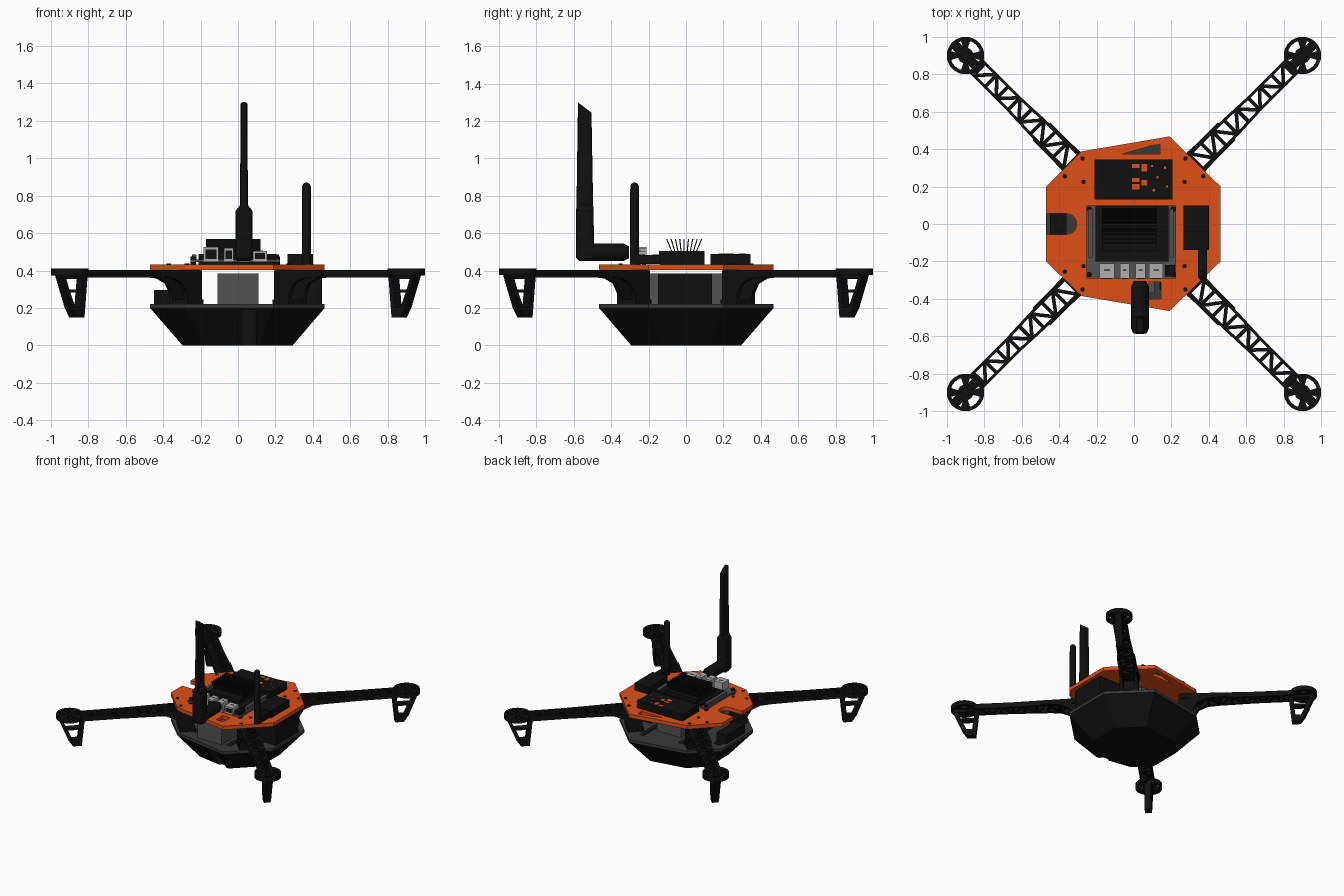
import bpy, bmesh, math
from mathutils import Matrix, Vector

if "Cube" in bpy.data.objects:
    bpy.data.objects.remove(bpy.data.objects["Cube"])


def material(name, r, g, b):
    m = bpy.data.materials.new(name)
    m.diffuse_color = (r, g, b, 1)
    m.use_nodes = True
    m.node_tree.nodes["Principled BSDF"].inputs["Base Color"].default_value = m.diffuse_color
    return m


BLACK = material("black plastic", 0.005, 0.005, 0.005)
ORANGE = material("orange", 0.74, 0.08, 0.008)
RIM = material("dark grey", 0.04, 0.04, 0.04)
GREY = material("mid grey", 0.085, 0.085, 0.085)
METAL = material("port metal", 0.42, 0.42, 0.42)


def add(name, mesh, mat):
    mesh.materials.clear()
    mesh.materials.append(mat)
    ob = bpy.data.objects.new(name, mesh)
    bpy.context.collection.objects.link(ob)
    return ob


def baked(ob):
    return bpy.data.meshes.new_from_object(ob.evaluated_get(bpy.context.evaluated_depsgraph_get()))


def slab_mesh(loops, z0, z1):
    """Flat plate from an outline followed by hole loops."""
    cu = bpy.data.curves.new("outline", 'CURVE')
    cu.dimensions, cu.fill_mode, cu.extrude = '2D', 'BOTH', (z1 - z0) / 2
    for loop in loops:
        sp = cu.splines.new('POLY')
        sp.points.add(len(loop) - 1)
        for p, (x, y) in zip(sp.points, loop):
            p.co = (x, y, 0, 1)
        sp.use_cyclic_u = True
    tmp = bpy.data.objects.new("tmp", cu)
    bpy.context.collection.objects.link(tmp)
    me = baked(tmp)
    bpy.data.objects.remove(tmp)
    me.transform(Matrix.Translation((0, 0, (z0 + z1) / 2)))
    return me


def slab(name, loops, z0, z1, mat):
    return add(name, slab_mesh(loops, z0, z1), mat)


def loft(name, rings, mat):
    bm = bmesh.new()
    vs = [[bm.verts.new(p) for p in r] for r in rings]
    n = len(rings[0])
    for a, b in zip(vs, vs[1:]):
        for i in range(n):
            bm.faces.new((a[i], a[(i + 1) % n], b[(i + 1) % n], b[i]))
    bm.faces.new(vs[0])
    bm.faces.new(vs[-1])
    bmesh.ops.recalc_face_normals(bm, faces=bm.faces)
    me = bpy.data.meshes.new(name)
    bm.to_mesh(me)
    bm.free()
    return add(name, me, mat)


def rect(x0, x1, y0, y1):
    return [(x0, y0), (x1, y0), (x1, y1), (x0, y1)]


def box(name, x0, x1, y0, y1, z0, z1, mat):
    return loft(name, [[(x, y, z) for x, y in rect(x0, x1, y0, y1)] for z in (z0, z1)], mat)


def arc(cx, cy, r, a0=0, a1=360, n=16):
    full = a1 - a0 == 360
    ts = [math.radians(a0 + (a1 - a0) * i / (n if full else n - 1)) for i in range(n)]
    return [(cx + r * math.cos(t), cy + r * math.sin(t)) for t in ts]


def shrink(tri, d):
    """Move the sides of a triangle inwards by d."""
    a, b, c = [Vector(p) for p in tri]
    la, lb, lc = (b - c).length, (c - a).length, (a - b).length
    s = la + lb + lc
    ctr = (a * la + b * lb + c * lc) / s
    k = 1 - d * s / abs((b - a).cross(c - a))
    return [tuple(ctr + (p - ctr) * k) for p in (a, b, c)]


# Body outline shared by hull, rim and top plate
outline = [(-.47, -.2), (-.28, -.385), (.19, -.465), (.463, -.2),
           (.463, .2), (.19, .468), (-.28, .388), (-.47, .2)]

# Hull: tapered belly with a notch at the front
hull = loft("hull", [[(x * k, y * k, z) for x, y in outline]
                     for k, z in ((.63, 0), (1, .2))], BLACK)
cutter = slab("hull_notch_cutter", [[(0, -.6), (.1, -.6)] + arc(.05, -.31, .05, 0, 180, 9)], -.1, .19, BLACK)
cutter.hide_render = True
mod = hull.modifiers.new("notch", 'BOOLEAN')
mod.object, mod.operation, mod.solver = cutter, 'DIFFERENCE', 'EXACT'
cut = baked(hull)
hull.modifiers.clear()
hull.data = cut
bpy.data.objects.remove(cutter)

# Lower plate with openings
slots = [rect(-.42, -.36, -.16, .16), rect(-.2, -.14, -.3, .3), rect(.14, .18, -.35, .35)]
slab("lower_plate", [outline] + slots, .199, .222, RIM)

# Parts between the plates
box("battery", -.11, .11, -.37, .22, .222, .385, GREY)
box("side_module", .22, .45, -.15, .14, .222, .385, BLACK)
box("left_module", -.45, -.36, -.12, .12, .222, .295, BLACK)

# Top plate with rounded side notch and two windows
notch = [(-.47, .055)] + arc(-.362, 0, .055, 90, -90, 11) + [(-.47, -.055)]
windows = [[(-.06, .375), (.14, .375), (.14, .425), (.1, .42)], rect(.08, .145, -.4, -.31)]
slab("top_plate", [outline + notch] + windows, .402, .432, ORANGE)
for sx in (-1, 1):
    for sy in (-1, 1):
        for x, y in ((.275, .35), (.37, .255), (.27, .225)):
            slab("plate_screw", [arc(sx * x, sy * y, .012, n=10)], .43, .437, BLACK)

# Arm meshes, laid along +x, then turned to the four diagonals
def half(r):
    return .075 - .023 * min(1, (r - .36) / .55)


cells = []
steps = [.47 + .7 * i / 8 for i in range(9)]
for i, (a, b) in enumerate(zip(steps, steps[1:])):
    ha, hb = half(a) - .006, half(b) - .006
    p = [(a, -ha), (b, -hb), (b, hb), (a, ha)]
    for tri in ((0, 1, 2), (0, 2, 3)) if i % 2 else ((0, 1, 3), (1, 2, 3)):
        cells.append(shrink([p[k] for k in tri], .0095))
R = 1.273
side = [(r, half(r)) for r in (.36, .5, .7, .91, 1.2)]
truss = slab_mesh([side + [(x, -y) for x, y in reversed(side)]] + cells, .362, .403)
ring_holes = [arc(R, 0, .024, n=12)]
for a in (0, 90, 180, 270):
    ring_holes.append(arc(R, 0, .08, a - 28, a + 28, 8) + arc(R, 0, .042, a + 28, a - 28, 6))
mount = slab_mesh([arc(R, 0, .1, n=32)] + ring_holes, .375, .412)

# Upright profiles in the radial-vertical plane
upright = Matrix.Rotation(math.pi / 2, 4, 'X')
leg = slab_mesh([[(1.16, .385), (1.185, .15), (1.25, .15), (1.285, .2), (1.362, .385)],
                 [(1.195, .355), (1.2, .3), (1.3, .3), (1.322, .355)],
                 [(1.203, .283), (1.212, .205), (1.255, .205), (1.292, .283)]], -.025, .025)
web = slab_mesh([[(.34, .4), (.34, .222), (.45, .222), (.455, .28), (.485, .33), (.55, .358), (.7, .37), (.7, .4)]],
                -.012, .012)
for me in (leg, web):
    me.transform(upright)
foot = slab_mesh([rect(.33, .45, -.07, .07)], .222, .245)
back = slab_mesh([rect(.34, .365, -.06, .06)], .222, .4)

for k in range(4):
    turn = Matrix.Rotation(math.radians(45 + 90 * k), 4, 'Z')
    for name, me in (("arm_truss", truss), ("motor_mount", mount), ("landing_leg", leg),
                     ("arm_foot", foot), ("arm_root_wall", back)):
        add(name, me, BLACK).matrix_world = turn
    for s in (-.056, .056):
        add("arm_root_web", web, BLACK).matrix_world = turn @ Matrix.Translation((0, s, 0))

# Flight controller box at the back, with small orange gaps
box("controller_box", -.21, .205, .13, .345, .43, .488, BLACK)
for x, y, w, h in ((-.01, .31, .04, .022), (-.01, .235, .04, .02), (-.01, .2, .04, .03), (.04, .3, .03, .04),
                   (.04, .22, .03, .03), (.09, .31, .012, .012), (.12, .25, .012, .012),
                   (.16, .3, .012, .012), (.17, .2, .012, .012), (.1, .18, .012, .012)):
    box("box_gap", x, x + w, y - h / 2, y + h / 2, .487, .49, ORANGE)

# Computer board with heat sink and ports
box("computer_board", -.255, .225, -.29, .1, .445, .46, GREY)
for x in (-.24, .21):
    for y in (-.27, .08):
        slab("board_standoff", [arc(x, y, .015, n=10)], .43, .475, BLACK)
box("computer_module", -.205, .185, -.2, .1, .46, .475, BLACK)
for x in (-.235, .2):
    box("module_clip", x - .012, x + .012, -.18, .08, .46, .485, GREY)
box("heat_sink_base", -.17, .12, -.145, .098, .46, .505, BLACK)
for i in range(9):
    t = (i - 4) / 4
    y0, y1 = -.01 + .065 * t, -.01 + .093 * t
    loft("heat_sink_fin", [[(x, y + d, z) for y, z, d in ((y0, .5, -.003), (y1, .568, -.003),
                            (y1, .568, .003), (y0, .5, .003))] for x in (-.17, .12)], BLACK)
for x, w, h in ((-.145, .08, .525), (-.05, .05, .52), (.035, .055, .52), (.118, .075, .505)):
    box("port", x - w / 2, x + w / 2, -.292, -.212, .448, h, METAL)
    box("port_mouth", x - w * .36, x + w * .36, -.295, -.291, .462, h - .012, BLACK)
    box("port_slot", x - w * .2, x + w * .2, -.25, -.24, h - .002, h + .002, GREY)
box("power_port", .165, .22, -.28, -.22, .45, .485, BLACK)

# Large folding antenna
AX = .032
loft("antenna_base", [[(AX + u * k, y, .498 + v * k) for u, v in arc(0, 0, .047)]
                      for y, k in ((-.56, 1), (-.335, 1), (-.305, .7))], BLACK)


def blade(z, hx, y0, y1, slope=0):
    c, hy = (y0 + y1) / 2, (y1 - y0) / 2
    pts = arc(0, 0, 1, 11.25, 371.25)
    sq = [(math.copysign(abs(u) ** .5, u), math.copysign(abs(v) ** .5, v)) for u, v in pts]
    return [(AX + u * hx, c + v * hy, z - slope * v) for u, v in sq]


loft("antenna_blade", [blade(.45, .036, -.57, -.5), blade(.468, .045, -.588, -.49), blade(.72, .045, -.588, -.494),
                       blade(.75, .021, -.586, -.496), blade(1.272, .019, -.578, -.505, .028)], BLACK)

# Radio module with small antenna
box("radio_module", .265, .4, -.14, .1, .43, .49, BLACK)
box("radio_connector", .342, .39, -.275, -.14, .435, .482, BLACK)
loft("radio_antenna", [[(x, y, z) for x, y in arc(.366, -.275, r)]
                       for r, z in ((.025, .432), (.023, .85), (.018, .862), (.008, .87))], BLACK)

# Smooth round parts, keep hard edges
for ob in bpy.context.scene.objects:
    ob.select_set(True)
bpy.context.view_layer.objects.active = hull
bpy.ops.object.shade_smooth_by_angle(angle=math.radians(24))
